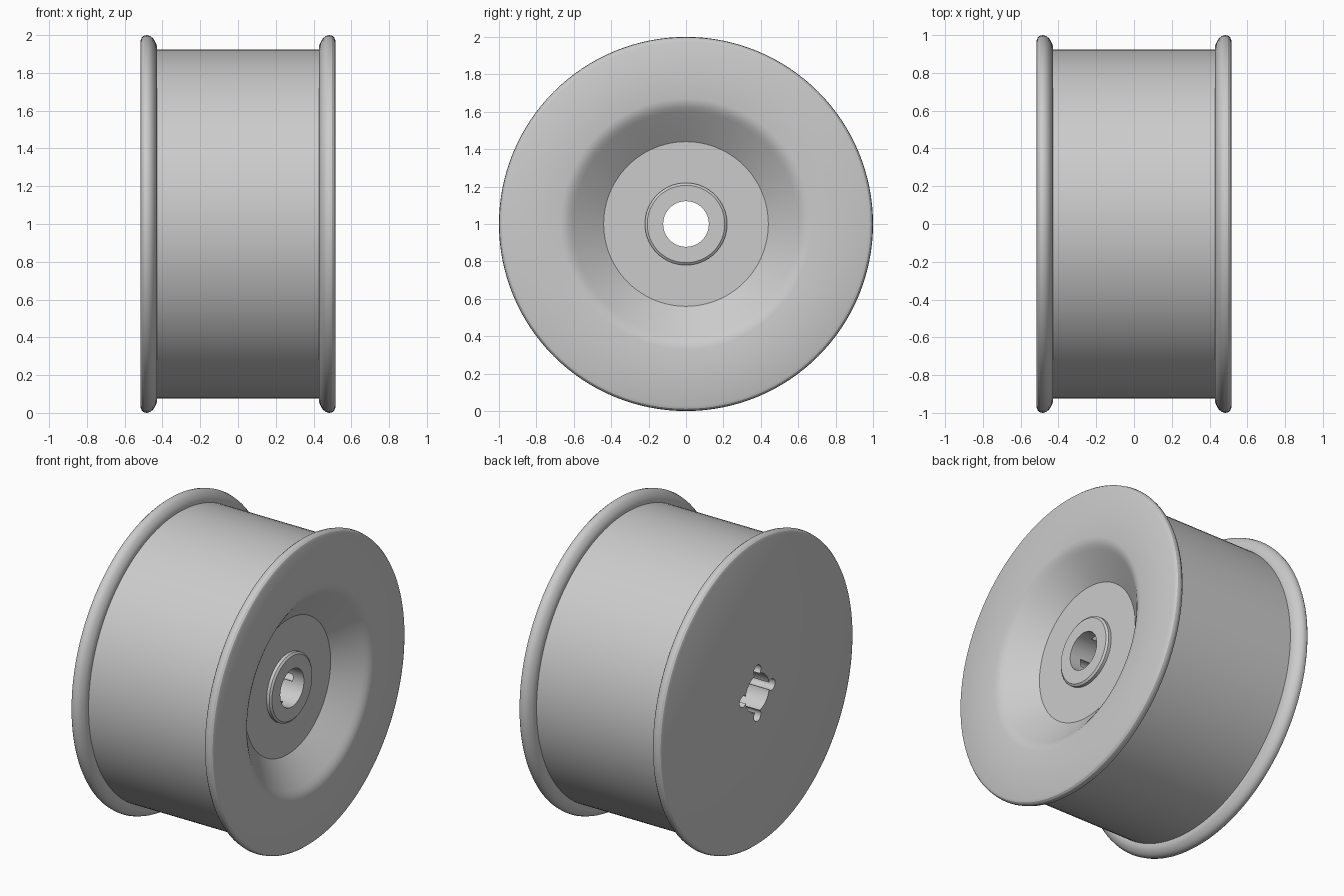
import bpy
import bmesh
from math import cos, sin, pi, radians

cube = bpy.data.objects.get("Cube")
if cube:
    bpy.data.objects.remove(cube)

SEGMENTS = 128
BORE = 0.122

grey = bpy.data.materials.new("plain grey")
grey.use_nodes = True
grey.diffuse_color = (0.6, 0.6, 0.6, 1)
grey.node_tree.nodes["Principled BSDF"].inputs["Base Color"].default_value = (0.6, 0.6, 0.6, 1)


def make_object(name, bm):
    bmesh.ops.recalc_face_normals(bm, faces=bm.faces)
    mesh = bpy.data.meshes.new(name)
    bm.to_mesh(mesh)
    bm.free()
    obj = bpy.data.objects.new(name, mesh)
    bpy.context.collection.objects.link(obj)
    mesh.materials.append(grey)
    return obj


def lathe(name, profile):
    """Revolve a closed (x, radius) profile around the x axis."""
    bm = bmesh.new()
    rings = []
    for x, r in profile:
        rings.append([bm.verts.new((x, r * sin(2 * pi * i / SEGMENTS),
                                    1 + r * cos(2 * pi * i / SEGMENTS)))
                      for i in range(SEGMENTS)])
    for a, b in zip(rings, rings[1:] + rings[:1]):
        for i in range(SEGMENTS):
            j = (i + 1) % SEGMENTS
            bm.faces.new((a[i], a[j], b[j], b[i]))
    return make_object(name, bm)


# Flange section on the +x side, from the drum out to the flat face
flange = [(0.43, 0.925), (0.43, 0.945), (0.437, 0.963), (0.45, 0.983),
          (0.465, 0.995), (0.482, 1.0), (0.498, 0.997), (0.509, 0.988),
          (0.515, 0.973)]

# Dished side: rounded lip, cone, floor and raised boss around the bore
dish = [(0.515, 0.67), (0.511, 0.648), (0.501, 0.625), (0.485, 0.602),
        (0.36, 0.44), (0.36, 0.22), (0.38, 0.22), (0.39, 0.207), (0.39, BORE)]

# Flat side is the mirrored flange with a plain disc
back = [(-x, r) for x, r in reversed(flange)]
wheel = lathe("wheel", back + flange + dish + [(-0.515, BORE)])

# Four rounded key slots running from the flat side into the bore
bm = bmesh.new()
for k in range(4):
    cy, cz = 0.147 * sin(k * pi / 2), 1 + 0.147 * cos(k * pi / 2)
    ends = [[bm.verts.new((x, cy + 0.036 * cos(2 * pi * i / 24), cz + 0.036 * sin(2 * pi * i / 24)))
             for i in range(24)] for x in (-0.6, 0.31)]
    for ring in ends:
        bm.faces.new(ring)
    for i in range(24):
        j = (i + 1) % 24
        bm.faces.new((ends[0][i], ends[0][j], ends[1][j], ends[1][i]))
cutter = make_object("slot_cutter", bm)
cutter.hide_render = True
cutter.hide_set(True)

cut = wheel.modifiers.new("slots", "BOOLEAN")
cut.operation = "DIFFERENCE"
cut.solver = "EXACT"
cut.object = cutter

bpy.ops.object.select_all(action="DESELECT")
bpy.context.view_layer.objects.active = wheel
wheel.select_set(True)
bpy.ops.object.modifier_apply(modifier=cut.name)
bpy.data.objects.remove(cutter)
bpy.ops.object.shade_smooth_by_angle(angle=radians(28))
